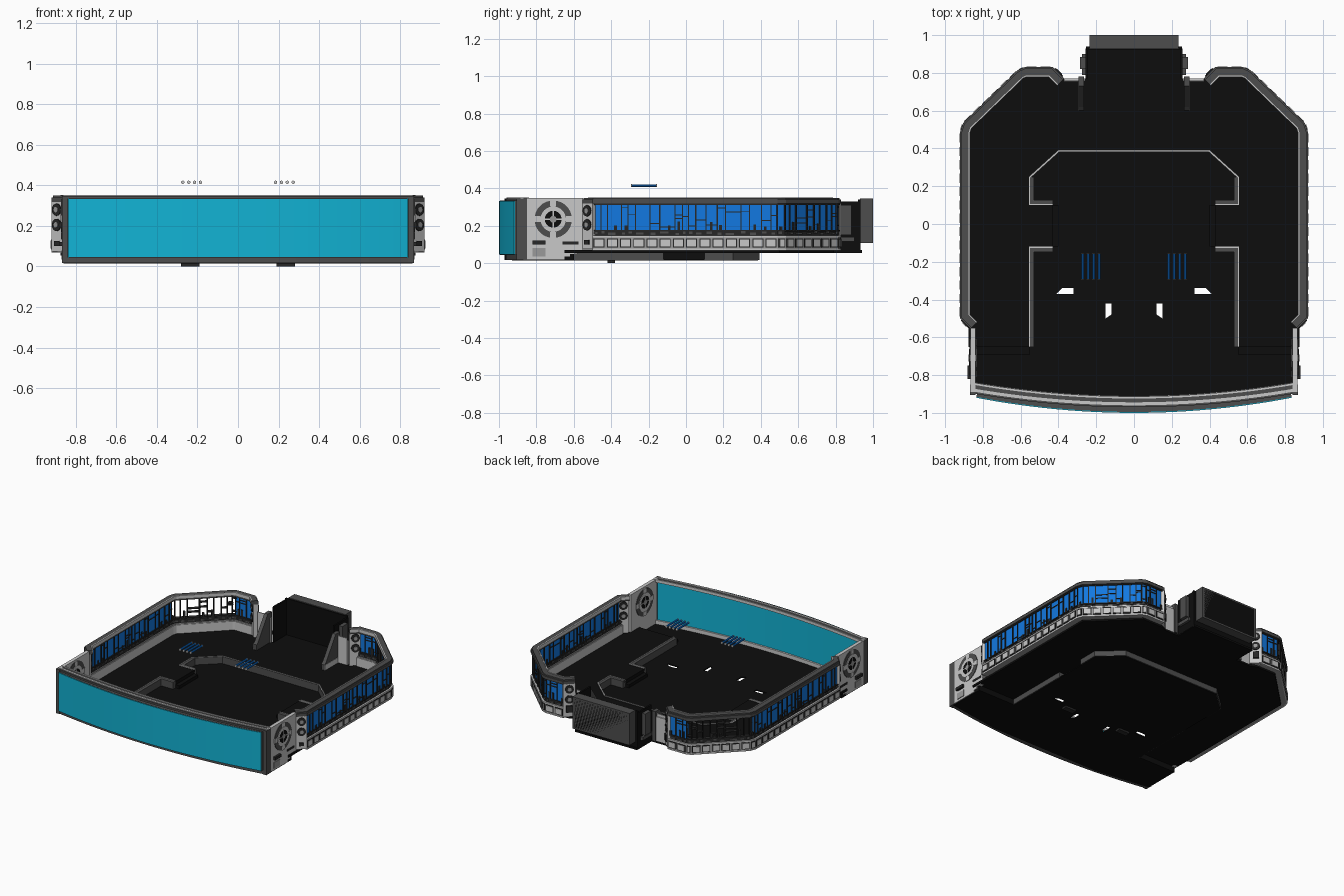
import bpy, bmesh, math, random
from mathutils import Vector, Matrix

random.seed(4)
default_cube = bpy.data.objects.get("Cube")
if default_cube:
    bpy.data.objects.remove(default_cube, do_unlink=True)


def material(name, red, green, blue):
    mat = bpy.data.materials.new(name)
    mat.use_nodes = True
    colour = (red, green, blue, 1)
    mat.diffuse_color = colour
    shader = next(n for n in mat.node_tree.nodes if n.type == 'BSDF_PRINCIPLED')
    shader.inputs["Base Color"].default_value = colour
    return mat


TEAL = material("screen teal", .006, .45, .66)
BLUE = material("window blue", .006, .19, .75)
LIGHT = material("light grey", .58, .58, .58)
MIDDLE = material("middle grey", .32, .32, .32)
DARK = material("dark grey", .075, .075, .075)
CHARCOAL = material("charcoal", .02, .02, .02)
BLACK = material("floor black", .004, .004, .004)


def finish(name, mat, bm):
    bmesh.ops.recalc_face_normals(bm, faces=bm.faces)
    mesh = bpy.data.meshes.new(name)
    bm.to_mesh(mesh)
    bm.free()
    mesh.materials.append(mat)
    obj = bpy.data.objects.new(name, mesh)
    bpy.context.collection.objects.link(obj)
    return obj


def solid(name, mat, pieces, mirror=True, axis='z'):
    """Prisms from (polygon, low, high), along z or x, optionally on both sides."""
    bm = bmesh.new()
    for poly, low, high in pieces:
        for side in ((1, -1) if mirror else (1,)):
            ends = []
            for level in (low, high):
                coords = [(u, v, level) if axis == 'z' else (level, u, v) for u, v in poly]
                ends.append([bm.verts.new((x * side, y, z)) for x, y, z in coords])
            bm.faces.new(ends[0])
            bm.faces.new(ends[1])
            for i in range(len(poly)):
                j = (i + 1) % len(poly)
                bm.faces.new((ends[0][i], ends[0][j], ends[1][j], ends[1][i]))
    return finish(name, mat, bm)


def rods(name, mat, rows, sides=16):
    """Mirrored cylinders from (start, end, radius)."""
    bm = bmesh.new()
    for start, end, radius in rows:
        for side in (1, -1):
            a, b = [Vector((p[0] * side, p[1], p[2])) for p in (start, end)]
            turn = (b - a).to_track_quat('Z', 'Y').to_matrix().to_4x4()
            bmesh.ops.create_cone(bm, cap_ends=True, segments=sides, radius1=radius,
                                  radius2=radius, depth=(b - a).length,
                                  matrix=Matrix.Translation((a + b) / 2) @ turn)
    return finish(name, mat, bm)


def rect(x0, x1, y0, y1):
    return [(x0, y0), (x1, y0), (x1, y1), (x0, y1)]


def offset(path, t):
    """Shift a polyline to its left with mitred corners."""
    pts = [Vector(p) for p in path]
    normals = [Vector((a.y - b.y, b.x - a.x)).normalized() for a, b in zip(pts, pts[1:])]
    result = []
    for i, p in enumerate(pts):
        n, m = normals[max(i - 1, 0)], normals[min(i, len(normals) - 1)]
        result.append(tuple(p + (n + m) * t / (1 + n.dot(m))))
    return result


def strip(path, t0, t1):
    return offset(path, t0) + offset(path, t1)[::-1]


def along(p, q, start, end):
    p, q = Vector(p), Vector(q)
    d = (q - p).normalized()
    return [tuple(p + d * start), tuple(p + d * end)]


def symmetric(half):
    return half + [(-x, y) for x, y in reversed(half)]


# Raised deck, with the sunken pit left open towards the front
deck = [(.255, .94), (.255, .77), (.37, .77), (.42, .79), (.58, .79), (.875, .5),
        (.875, -.65), (.55, -.65), (.55, -.13), (.43, -.13), (.43, .11), (.55, .11),
        (.55, .25), (.4, .385)]
solid("upper_deck", BLACK, [(symmetric(deck), .055, .07)], mirror=False)

# Pit floor with four slots cut through
pit = [(.4, .385), (.55, .25), (.55, -.6), (.86, -.6), (.86, -.87), (.45, -.93)]
pit_floor = solid("pit_floor", BLACK, [(symmetric(pit), .014, .022)], mirror=False)
slots = [([(.32, -.34), (.32, -.37), (.41, -.37), (.38, -.34)], -.1, .1),
         ([(.12, -.42), (.15, -.42), (.15, -.5), (.12, -.48)], -.1, .1)]
cutter = solid("slot_cutter", BLACK, slots)
cut = pit_floor.modifiers.new("slots", 'BOOLEAN')
cut.operation, cut.object, cut.solver = 'DIFFERENCE', cutter, 'EXACT'
bpy.context.view_layer.update()
carved = bpy.data.meshes.new_from_object(
    pit_floor.evaluated_get(bpy.context.evaluated_depsgraph_get()))
pit_floor.modifiers.clear()
pit_floor.data = carved
bpy.data.objects.remove(cutter, do_unlink=True)

solid("under_floor_blocks", CHARCOAL, [(rect(.19, .28, -.42, -.38), 0, .016)])
solid("steps", BLACK, [(rect(.55, .86, -.65, -.6), .02, .058),
                       (rect(.55, .86, -.69, -.65), .02, .045),
                       (rect(.43, .46, -.12, .1), .02, .058),
                       (rect(.4, .43, -.12, .1), .02, .045)])

# Pit walls and their light edging
front_pit = [(.557, -.65), (.557, -.12), (.43, -.12)]
rear_pit = [(.43, .1), (.557, .1), (.557, .25)]
back_pit = [(.557, .25), (.4, .392), (0, .392)]
solid("pit_walls", DARK, [(strip(front_pit, 0, .028), .016, .074),
                          (strip(rear_pit, 0, .028), .016, .074),
                          (strip(back_pit, 0, .012), .016, .074)])
solid("pit_edging", LIGHT, [(strip(front_pit, 0, .006), .07, .077),
                            (strip(rear_pit, 0, .006), .07, .077),
                            (strip(back_pit, .002, .008), .07, .077)])

# Window wall running round the sides and rear wings
front_end = [(.865, -.555), (.92, -.5)]
wing_end = [(.43, .83), (.37, .77)]
wall = [(.92, -.5), (.92, .49), (.905, .535), (.615, .815), (.58, .83), (.43, .83)]
ring = front_end[:1] + wall + wing_end[1:]
solid("wall_base", MIDDLE, [(strip(wall, .004, .046), .068, .145)])
solid("wall_base_lip", LIGHT, [(strip(wall, 0, .01), .136, .147),
                               (strip(wall, 0, .01), .068, .078),
                               (strip(wall, .04, .05), .07, .135)])
solid("wall_trench", CHARCOAL, [(strip(wall, .015, .04), .145, .172)])
solid("wall_cap", DARK, [(strip(ring, 0, .05), .318, .34), (strip(ring, .008, .05), .34, .349)])
solid("wall_cap_edging", LIGHT, [(strip(ring, .044, .051), .33, .352)])
solid("end_panels", LIGHT, [(strip(front_end, 0, .035), .075, .32),
                            (strip(wing_end, 0, .035), .075, .32),
                            (strip([(.37, .77), (.26, .77)], 0, .012), .068, .25)])

# Base plates, trench details and window bars spaced along each wall run
outlines, plates, details, bars = [], [], [], []
for i, (p, q) in enumerate(zip(wall, wall[1:])):
    length = (Vector(q) - Vector(p)).length
    rails = [.17, .312]
    for z in rails:
        bars.append((strip([p, q], .008, .038), z, z + .008))
    count = max(1, round(length / .072))
    pitch = length / count
    for k in range(count):
        run = along(p, q, k * pitch + .006, (k + 1) * pitch - .006)
        outlines.append((strip(run, -.001, .005), .084, .132))
        run = along(p, q, k * pitch + .011, (k + 1) * pitch - .011)
        plates.append((strip(run, -.004, .005), .089, .127))
    s = 0
    while s < length - .015:
        wide = min(random.uniform(.03, .085), length - s)
        bars.append((strip(along(p, q, s, s + .006), .008, .038), .17, .32))
        for _ in range(random.choice((0, 1, 1, 2))):
            z = random.uniform(.19, .3)
            bars.append((strip(along(p, q, s, s + wide), .01, .036), z, z + .005))
        if random.random() < .4:
            mid = s + wide * random.uniform(.3, .7)
            bars.append((strip(along(p, q, mid, mid + .014), .01, .036), .17,
                         random.uniform(.19, .23)))
        z = random.uniform(.15, .16)
        details.append((strip(along(p, q, s + .005, s + wide * .6), .008, .046), z, z + .012))
        s += wide
solid("base_plate_outlines", CHARCOAL, outlines)
solid("base_plates", LIGHT, plates)
solid("trench_details", DARK, details)
solid("window_bars", CHARCOAL, bars)

# Blue panes; the chamfered corner on one side is left unglazed
side_run, corner_run, wing_run = wall[:2], wall[1:5], wall[4:]
solid("window_panes", BLUE, [(strip(run, .015, .031), .172, .316) for run in (side_run, wing_run)])
solid("corner_panes", BLUE, [(strip(corner_run, .015, .031), .172, .316)], mirror=False)

# Round ports on the end panels, both faces
port_rims, port_cores = [], []
for p, q in (front_end, wing_end):
    a, b = Vector(p), Vector(q)
    outward = Vector((b.y - a.y, a.x - b.x)).normalized()
    for z in (.205, .28):
        for shift, way in ((0, 1), (-.035, -1)):
            base = ((a + b) / 2 + outward * shift).to_3d() + Vector((0, 0, z))
            out = outward.to_3d() * way
            port_rims.append((base, base + out * .006, .03))
            port_cores.append((base, base + out * .009, .014))
rods("port_rims", CHARCOAL, port_rims)
rods("port_cores", MIDDLE, port_cores)
solid("end_vents", CHARCOAL, [(strip(along(*front_end, .02, .055), -.006, 0), .1, .125),
                              (strip(along(*wing_end, .02, .06), -.01, 0), .11, .16)])

# Side panels with a stepped lower edge
profile = [(-.89, .02), (-.65, .02), (-.65, .035), (-.62, .035), (-.62, .05),
           (-.58, .05), (-.58, .07), (-.55, .07), (-.55, .348), (-.89, .348)]
solid("side_panels", LIGHT, [(profile, .84, .866)], axis='x')
solid("side_vents", CHARCOAL, [(rect(.86, .882, -.82, -.75), .1, .122),
                               (rect(.86, .869, -.66, -.575), .1, .115)])
solid("side_hatches", MIDDLE, [(rect(.86, .871, -.82, -.75), .035, .08)])

# Round turbines on both faces of the side panels
hub_y, hub_z = -.71, .235
for face, way, label in ((.866, 1, "outer"), (.84, -1, "inner")):
    def disc(name, mat, radius, height):
        rods(label + name, mat, [((face, hub_y, hub_z), (face + way * height, hub_y, hub_z), radius)], 32)
    disc("_turbine_ring", DARK, .1, .004)
    disc("_turbine_face", LIGHT, .068, .006)
    disc("_turbine_well", BLACK, .045, .007)
    disc("_turbine_hub", MIDDLE, .018, .009)
    gaps, spokes = [], []
    for k in range(4):
        c, s = round(math.cos(k * math.pi / 2)), round(math.sin(k * math.pi / 2))
        y, z = hub_y + c * .085, hub_z + s * .085
        gaps.append((rect(y - .016, y + .016, z - .016, z + .016), face, face + way * .0055))
        y, z = hub_y + c * .03, hub_z + s * .03
        ry, rz = (.018, .003) if c else (.003, .018)
        spokes.append((rect(y - ry, y + ry, z - rz, z + rz), face, face + way * .008))
    solid(label + "_turbine_gaps", LIGHT, gaps, axis='x')
    solid(label + "_turbine_spokes", LIGHT, spokes, axis='x')


# Curved front screen and frame
def bow(half_width, end_y, depth):
    steps = [i / 12 for i in range(-12, 13)]
    return [(half_width * s, end_y - depth * (1 - s * s)) for s in steps]


screen, frame = bow(.835, -.92, .08), bow(.865, -.895, .075)
solid("screen_body", DARK, [(strip(screen, .005, .04), .045, .335)], mirror=False)
solid("screen_face", TEAL, [(strip(screen, 0, .006), .047, .333)], mirror=False)
solid("screen_inner_face", TEAL, [(strip(frame, .02, .04), .04, .335)], mirror=False)
solid("frame_rails", DARK, [(strip(frame, 0, .055), .018, .044),
                            (strip(frame, 0, .055), .334, .347)], mirror=False)
solid("frame_posts", DARK, [(rect(.838, .867, -.905, -.85), .018, .347)])
solid("frame_edging", LIGHT, [(strip(frame, .01, .026), .34, .352),
                              (strip(frame, .046, .057), .33, .352),
                              (strip(frame, .046, .06), .02, .05)], mirror=False)

# Rear alcove and its housing
solid("alcove_housing", DARK, [(rect(-.235, .235, .93, 1), .108, .345)], mirror=False)
solid("alcove_back", BLACK, [(rect(-.255, .255, .92, .932), .06, .34),
                             (rect(-.22, .22, .99, 1), .118, .335)], mirror=False)
solid("alcove_sides", BLACK, [(rect(.245, .257, .77, .93), .06, .33)])
solid("alcove_units", DARK, [(rect(.255, .285, .82, .885), .15, .31),
                             (rect(.255, .275, .79, .9), .115, .14)])
gusset = [(.6, .068), (.78, .068), (.78, .29), (.73, .29), (.62, .13), (.6, .11)]
solid("alcove_gussets", DARK, [(gusset, .266, .294)], axis='x')
solid("gusset_edging", LIGHT, [(rect(.292, .297, .6, .77), .068, .11),
                               (rect(.29, .37, .755, .762), .068, .27)])

# Floating tube lights with pale end caps
tubes, caps = [], []
for i in range(4):
    x = .185 + i * .029
    tubes.append(((x, -.29, .415), (x, -.16, .415), .007))
    for y in (-.295, -.16):
        caps.append(((x, y, .415), (x, y + .005, .415), .0085))
rods("tube_lights", BLUE, tubes, 10)
rods("tube_caps", LIGHT, caps, 10)
